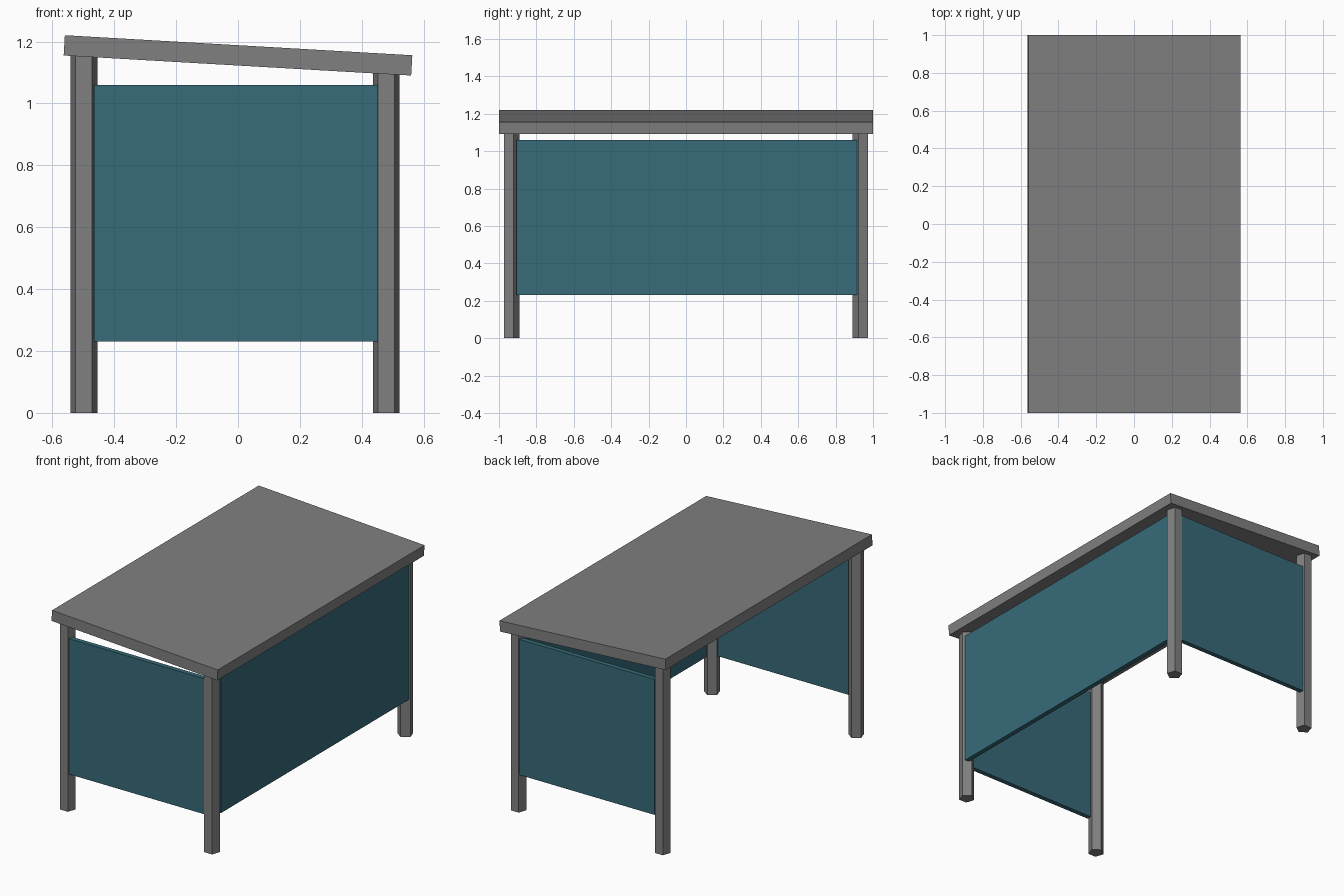
import bpy, bmesh, math
from mathutils import Matrix

if "Cube" in bpy.data.objects:
    bpy.data.objects.remove(bpy.data.objects["Cube"])


def material(name, rgb):
    m = bpy.data.materials.new(name)
    m.diffuse_color = (*rgb, 1.0)
    m.use_nodes = True
    m.node_tree.nodes["Principled BSDF"].inputs["Base Color"].default_value = m.diffuse_color
    return m


GREY = material("weathered grey", (0.215, 0.215, 0.219))
TEAL = material("dull teal", (0.038, 0.145, 0.188))


def add_object(name, bm, mat):
    bmesh.ops.recalc_face_normals(bm, faces=bm.faces)
    mesh = bpy.data.meshes.new(name)
    bm.to_mesh(mesh)
    bm.free()
    mesh.materials.append(mat)
    obj = bpy.data.objects.new(name, mesh)
    bpy.context.collection.objects.link(obj)
    return obj


def box(name, x, y, z, mat):
    """Box from (min, max) ranges on each axis."""
    bm = bmesh.new()
    bmesh.ops.create_cube(bm, size=1.0)
    for v in bm.verts:
        for i, (lo, hi) in enumerate((x, y, z)):
            v.co[i] = lo if v.co[i] < 0 else hi
    return add_object(name, bm, mat)


def post(name, x, side, top):
    """Five-sided post with its flat face turned outward along y."""
    radius, y = 0.0457, 0.936 * side
    bm = bmesh.new()
    ring = []
    for i in range(5):
        a = math.radians(90 + 72 * i)
        ring.append(bm.verts.new((x + radius * math.cos(a),
                                  y - side * radius * math.sin(a), 0)))
    base = bm.faces.new(ring)
    ext = bmesh.ops.extrude_face_region(bm, geom=[base], use_keep_orig=True)
    for v in ext["geom"]:
        if isinstance(v, bmesh.types.BMVert):
            v.co.z = top
    return add_object(name, bm, GREY)


# Sloping roof slab, higher on the left
roof = box("roof", (-0.5625, 0.5625), (-1, 1), (-0.0328, 0.0328), GREY)
roof.data.transform(Matrix.Translation((0, 0, 1.1555))
                    @ Matrix.Rotation(math.radians(3.3), 4, 'Y'))

# Four posts, ending inside the roof
for label, side in (("front", -1), ("back", 1)):
    post(label + "_left_post", -0.498, side, 1.175)
    post(label + "_right_post", 0.479, side, 1.12)

# Wall panels: front, back and right; the left side is open
PANEL_Z = (0.23, 1.06)
box("front_panel", (-0.465, 0.452), (-0.969, -0.94), PANEL_Z, TEAL)
box("back_panel", (-0.465, 0.452), (0.94, 0.969), PANEL_Z, TEAL)
box("right_panel", (0.488, 0.517), (-0.905, 0.914), PANEL_Z, TEAL)
